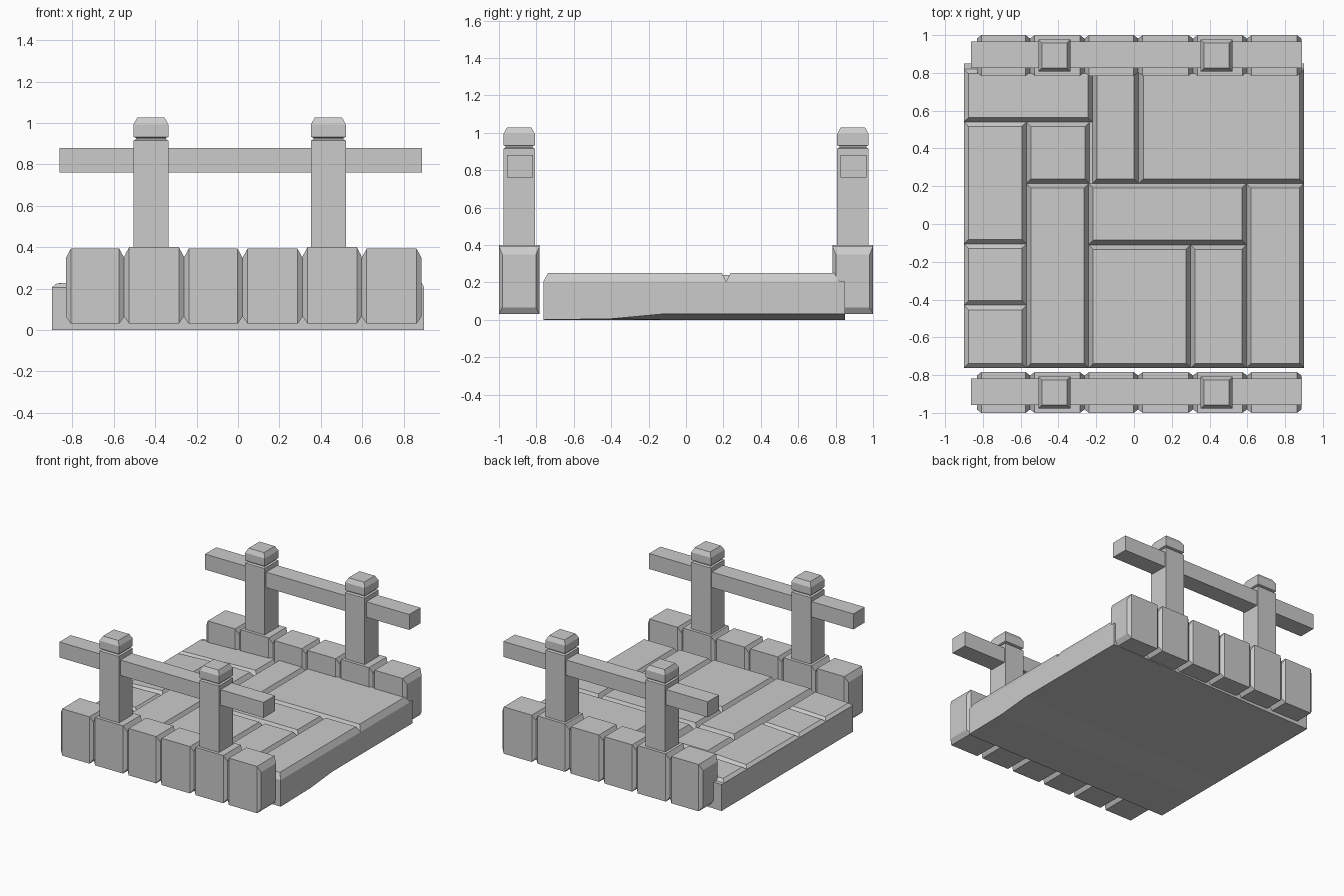
import bpy

if "Cube" in bpy.data.objects:
    bpy.data.objects.remove(bpy.data.objects["Cube"])


def mesh_object(name, verts, faces):
    mesh = bpy.data.meshes.new(name)
    mesh.from_pydata(verts, [], faces)
    mesh.update()
    obj = bpy.data.objects.new(name, mesh)
    bpy.context.collection.objects.link(obj)
    return obj


def loft(name, rings):
    """Skin a list of four-point rings and close both ends."""
    verts = [p for ring in rings for p in ring]
    faces = [(0, 3, 2, 1)]
    for i in range(len(rings) - 1):
        a = i * 4
        for k in range(4):
            n = (k + 1) % 4
            faces.append((a + k, a + n, a + 4 + n, a + 4 + k))
    last = len(verts) - 4
    faces.append((last, last + 1, last + 2, last + 3))
    return mesh_object(name, verts, faces)


def ring_x(x, y0, y1, z0, z1):
    return [(x, y0, z0), (x, y1, z0), (x, y1, z1), (x, y0, z1)]


def ring_z(x0, x1, y0, y1, za, zb=None):
    zb = za if zb is None else zb
    return [(x0, y0, za), (x1, y0, zb), (x1, y1, zb), (x0, y1, za)]


# Floor slab, its underside rising slightly at the back right
sections = [(-0.762, 0.0), (-0.40, 0.005), (-0.13, 0.03), (0.85, 0.03)]
loft("floor_slab", [[(0.9, y, z), (-0.9, y, 0.0), (-0.9, y, 0.205), (0.9, y, 0.205)]
                    for y, z in sections])

# Paving stones: x0, x1, y0, y1, top height on the left and right
stones = [
    (-0.90, -0.22, 0.54, 0.82, 0.225, 0.245),
    (-0.22, 0.025, 0.215, 0.82, 0.25, 0.25),
    (0.025, 0.90, 0.215, 0.82, 0.25, 0.25),
    (-0.90, -0.57, -0.105, 0.54, 0.225, 0.24),
    (-0.57, -0.235, 0.215, 0.54, 0.245, 0.245),
    (-0.90, -0.57, -0.43, -0.105, 0.225, 0.235),
    (-0.90, -0.57, -0.762, -0.43, 0.225, 0.235),
    (-0.57, -0.24, -0.762, 0.215, 0.25, 0.25),
    (-0.24, 0.595, -0.11, 0.215, 0.25, 0.25),
    (-0.24, 0.30, -0.762, -0.11, 0.25, 0.25),
    (0.30, 0.595, -0.762, -0.11, 0.25, 0.25),
    (0.595, 0.90, -0.762, 0.215, 0.25, 0.25),
]
for i, (x0, x1, y0, y1, za, zb) in enumerate(stones):
    c = 0.024
    loft(f"paving_stone_{i + 1}", [
        ring_z(x0, x1, y0, y1, 0.20),
        ring_z(x0, x1, y0, y1, 0.205),
        ring_z(x0 + c, x1 - c, y0 + c, y1 - c, za, zb)])

# Kerbs and railings on both sides
edges = [-0.832, -0.55, -0.262, 0.022, 0.312, 0.598, 0.887]
for side, yc in (("front", -0.892), ("back", 0.892)):
    # Kerb blocks with chamfered ends
    for i, (x0, x1) in enumerate(zip(edges, edges[1:])):
        top = 0.40 if i in (1, 4) else 0.393
        y0, y1, c = yc - 0.108, yc + 0.108, 0.024
        loft(f"{side}_kerb_block_{i + 1}", [
            ring_x(x0, y0 + 0.018, y1 - 0.018, 0.065, top - 0.045),
            ring_x(x0 + c, y0, y1, 0.03, top),
            ring_x(x1 - c, y0, y1, 0.03, top),
            ring_x(x1, y0 + 0.018, y1 - 0.018, 0.065, top - 0.045)])

    # Posts with a narrow neck and tapered cap
    profile = [(0.084, 0.37), (0.084, 0.915), (0.072, 0.922), (0.072, 0.928),
               (0.084, 0.933), (0.084, 0.993), (0.066, 1.027)]
    for label, xc in (("left", -0.421), ("right", 0.437)):
        loft(f"{side}_{label}_post", [
            ring_z(xc - h, xc + h, yc - h, yc + h, z) for h, z in profile])

    # Horizontal rail
    loft(f"{side}_rail", [ring_x(x, yc - 0.065, yc + 0.073, 0.76, 0.88)
                          for x in (-0.862, 0.89)])

# The slab sections run along y, so make every face point outward
import bmesh
for obj in bpy.context.collection.objects:
    bm = bmesh.new()
    bm.from_mesh(obj.data)
    bmesh.ops.recalc_face_normals(bm, faces=bm.faces)
    bm.to_mesh(obj.data)
    bm.free()
